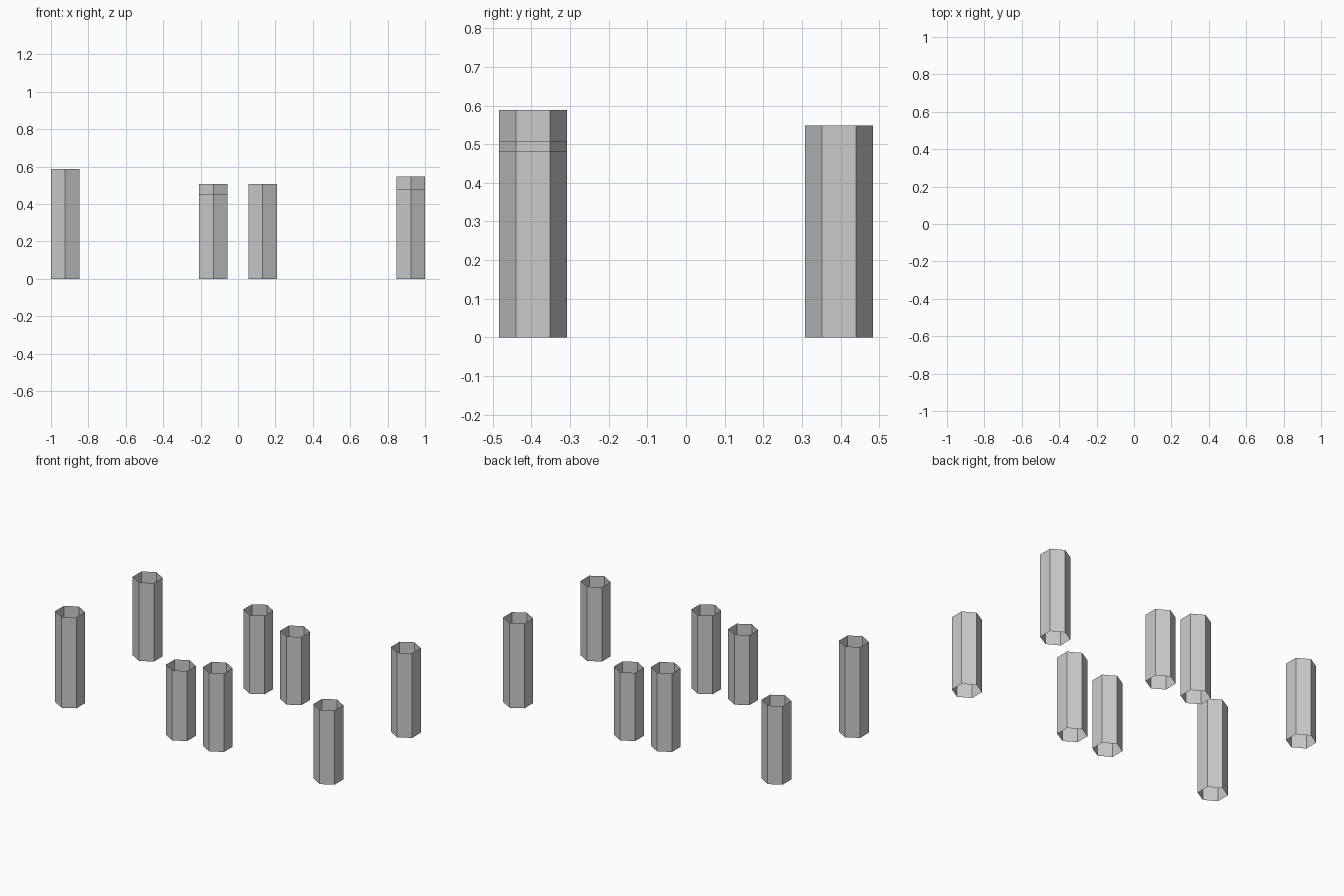
import bpy
from math import pi

if "Cube" in bpy.data.objects:
    bpy.data.objects.remove(bpy.data.objects["Cube"])

R = 0.088  # hexagon corner radius; corners point along y
XS = (-0.924, -0.132, 0.132, 0.924)

# Post heights, left to right, for the front and back rows
ROWS = {
    "front": (-0.396, (0.588, 0.453, 0.508, 0.481)),
    "back": (0.396, (0.508, 0.508, 0.441, 0.548)),
}


def hex_post(name, x, y, height):
    """Open-ended six-sided tube standing on the ground."""
    bpy.ops.mesh.primitive_cylinder_add(
        vertices=6, radius=R, depth=height, end_fill_type='NOTHING',
        location=(x, y, height / 2))
    post = bpy.context.object
    post.name = name
    # Primitive starts its first corner on +y, as needed
    return post


# Two rows of four posts
for row, (y, heights) in ROWS.items():
    for i, (x, h) in enumerate(zip(XS, heights), 1):
        hex_post(f"{row}_post_{i}", x, y, h)
